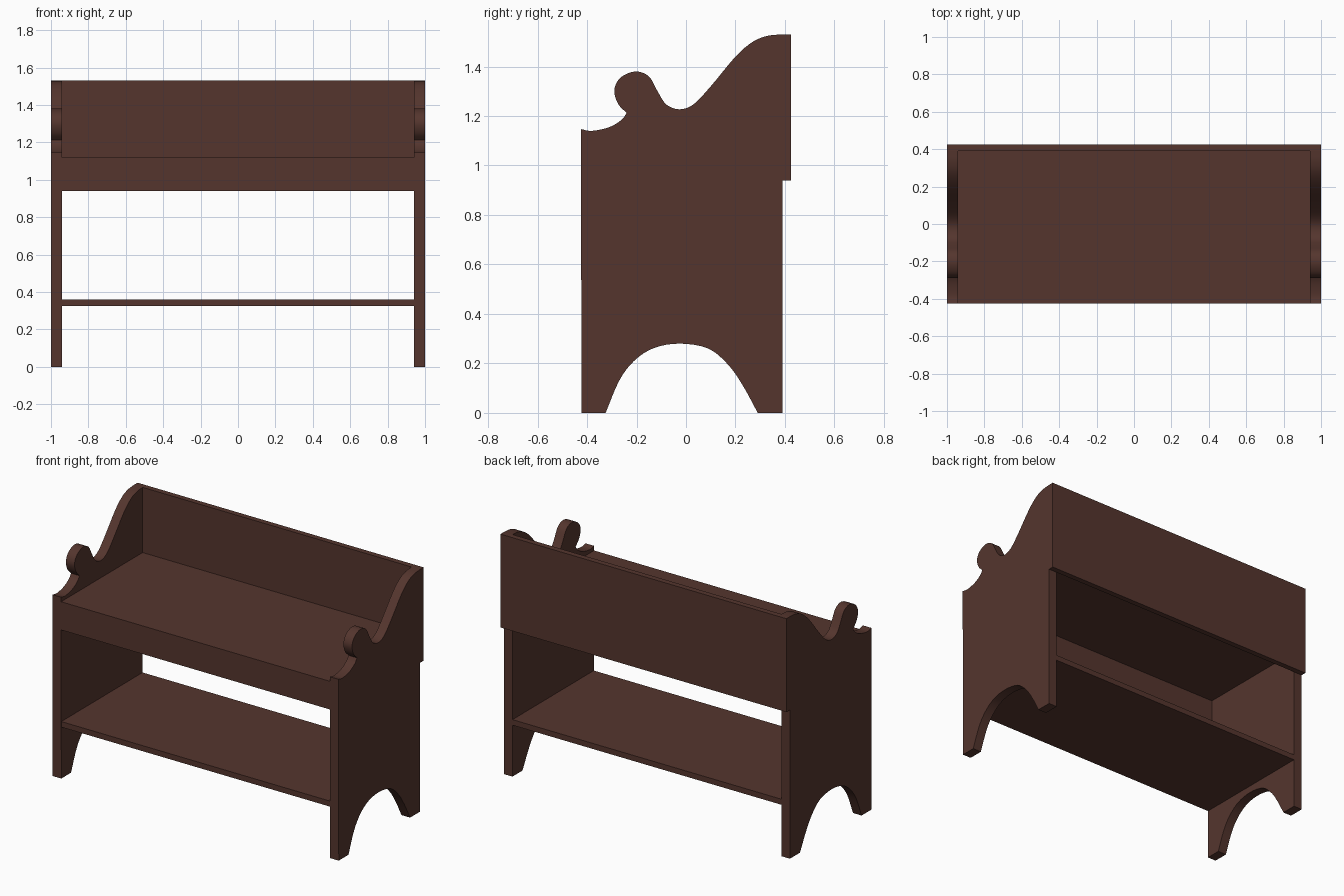
import bpy, bmesh
from mathutils import Vector

if "Cube" in bpy.data.objects:
    bpy.data.objects.remove(bpy.data.objects["Cube"])

wood = bpy.data.materials.new("dark brown wood")
wood.diffuse_color = (0.09, 0.036, 0.027, 1)
wood.use_nodes = True
wood.node_tree.nodes["Principled BSDF"].inputs["Base Color"].default_value = wood.diffuse_color


def finish(name, bm):
    bmesh.ops.recalc_face_normals(bm, faces=bm.faces[:])
    me = bpy.data.meshes.new(name)
    bm.to_mesh(me)
    bm.free()
    me.materials.append(wood)
    ob = bpy.data.objects.new(name, me)
    bpy.context.collection.objects.link(ob)
    return ob


def board(name, x, y, z):
    """Axis-aligned board from (min, max) ranges."""
    bm = bmesh.new()
    bmesh.ops.create_cube(bm, size=1)
    for v in bm.verts:
        v.co = [r[0] + (c + 0.5) * (r[1] - r[0]) for r, c in zip((x, y, z), v.co)]
    return finish(name, bm)


def curve(pts, steps=4):
    """Smooth curve passing through the points."""
    p = [Vector(q) for q in pts]
    p = [2 * p[0] - p[1]] + p + [2 * p[-1] - p[-2]]
    out = []
    for a, b, c, d in zip(p, p[1:], p[2:], p[3:]):
        for i in range(steps):
            t = i / steps
            out.append(0.5 * (2 * b + (c - a) * t + (2 * a - 5 * b + 4 * c - d) * t * t
                              + (3 * b - a - 3 * c + d) * t ** 3))
    return out + [p[-2]]


# side panel outline (y, z): front scoop, scroll and swept back, then the foot arch
scoop = curve([(-0.425, 1.147), (-0.38, 1.14), (-0.31, 1.155), (-0.26, 1.185), (-0.24, 1.212)])
scroll = curve([(-0.24, 1.212), (-0.275, 1.25), (-0.29, 1.305), (-0.265, 1.355), (-0.205, 1.38),
                (-0.15, 1.36), (-0.115, 1.3), (-0.08, 1.247), (-0.027, 1.227), (0.03, 1.247),
                (0.1, 1.32), (0.2, 1.44), (0.27, 1.5), (0.33, 1.524), (0.39, 1.53)])
arch = curve([(0.29, 0), (0.23, 0.11), (0.17, 0.195), (0.09, 0.26), (-0.025, 0.28),
              (-0.13, 0.262), (-0.21, 0.21), (-0.27, 0.13), (-0.325, 0)])
outline = scoop + scroll[1:] + [Vector((0.39, 0))] + arch + [Vector((-0.422, 0))]

for side, label in ((-1, "left"), (1, "right")):
    bm = bmesh.new()
    face = bm.faces.new([bm.verts.new((side * 0.94, y, z)) for y, z in outline])
    ext = bmesh.ops.extrude_face_region(bm, geom=[face])
    bmesh.ops.translate(bm, vec=(side * 0.06, 0, 0),
                        verts=[g for g in ext["geom"] if isinstance(g, bmesh.types.BMVert)])
    ob = finish(label + "_side_panel", bm)
    bpy.ops.object.select_all(action='DESELECT')
    ob.select_set(True)
    bpy.context.view_layer.objects.active = ob
    bpy.ops.object.shade_smooth_by_angle(angle=0.5)

# boards between the sides, and the full-width back
inner = (-0.94, 0.94)
board("back_board", (-1, 1), (0.39, 0.425), (0.94, 1.53))
board("seat", inner, (-0.385, 0.39), (1.08, 1.118))
board("front_apron", inner, (-0.424, -0.385), (0.94, 1.118))
board("lower_shelf", inner, (-0.422, 0.39), (0.325, 0.36))
